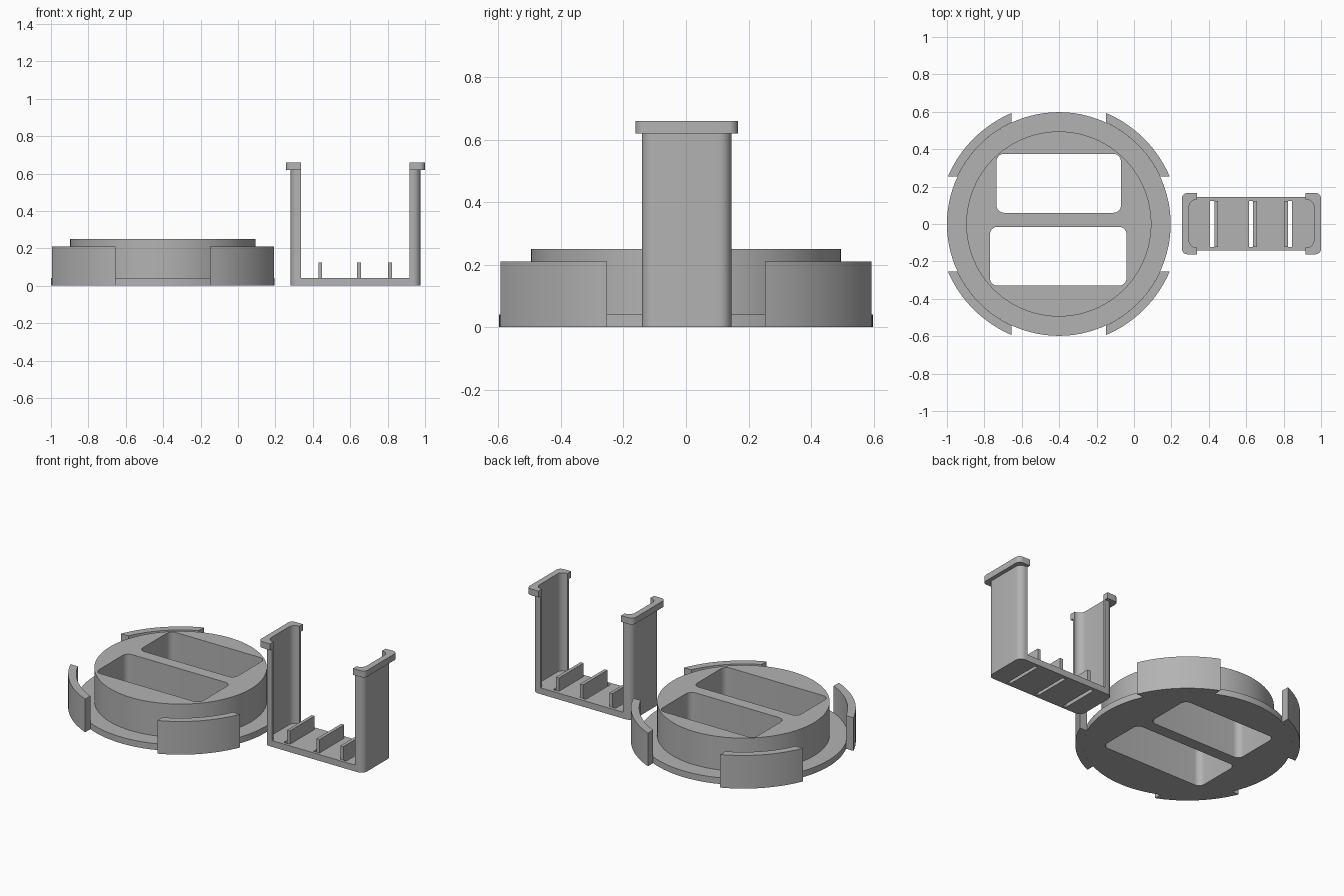
import bpy, bmesh, math

cube = bpy.data.objects.get("Cube")
if cube:
    bpy.data.objects.remove(cube, do_unlink=True)

grey = bpy.data.materials.new("plain grey")
grey.use_nodes = True
COLOUR = (0.45, 0.45, 0.45, 1)
grey.diffuse_color = COLOUR
grey.node_tree.nodes["Principled BSDF"].inputs["Base Color"].default_value = COLOUR


def arc(cx, cy, r, a0, a1, n):
    """Points on an arc, angles in degrees."""
    angles = [math.radians(a0 + (a1 - a0) * i / n) for i in range(n + 1)]
    return [(cx + r * math.cos(a), cy + r * math.sin(a)) for a in angles]


def circle(cx, r, n=96):
    return arc(cx, 0, r, 0, 360, n)[:-1]


def rounded_rect(x0, x1, y0, y1, r):
    corners = [(x1 - r, y1 - r), (x0 + r, y1 - r), (x0 + r, y0 + r), (x1 - r, y0 + r)]
    pts = []
    for i, (x, y) in enumerate(corners):
        pts += arc(x, y, r, 90 * i, 90 * i + 90, 8)
    return pts


def prism(name, loops, z0, z1):
    """Extrude an outline with optional holes between two heights."""
    curve = bpy.data.curves.new(name, "CURVE")
    curve.dimensions = "2D"
    curve.fill_mode = "BOTH"
    curve.extrude = (z1 - z0) / 2
    for loop in loops:
        spline = curve.splines.new("POLY")
        spline.points.add(len(loop) - 1)
        for point, (x, y) in zip(spline.points, loop):
            point.co = (x, y, 0, 1)
        spline.use_cyclic_u = True
    source = bpy.data.objects.new(name + " outline", curve)
    bpy.context.collection.objects.link(source)
    graph = bpy.context.evaluated_depsgraph_get()
    mesh = bpy.data.meshes.new_from_object(source.evaluated_get(graph))
    bpy.data.objects.remove(source, do_unlink=True)
    bpy.data.curves.remove(curve)
    # Weld caps to walls and orient the shell
    bm = bmesh.new()
    bm.from_mesh(mesh)
    bmesh.ops.remove_doubles(bm, verts=bm.verts, dist=1e-5)
    bmesh.ops.recalc_face_normals(bm, faces=bm.faces)
    bmesh.ops.translate(bm, verts=bm.verts, vec=(0, 0, (z0 + z1) / 2))
    bm.to_mesh(mesh)
    bm.free()
    mesh.name = name
    mesh.materials.clear()
    mesh.materials.append(grey)
    obj = bpy.data.objects.new(name, mesh)
    bpy.context.collection.objects.link(obj)
    bpy.ops.object.select_all(action="DESELECT")
    obj.select_set(True)
    bpy.context.view_layer.objects.active = obj
    bpy.ops.object.shade_smooth_by_angle(angle=math.radians(30))
    return obj


# Round holder: hub with two windows, and a thin rim around it
CX, HUB_R, RIM_R, CLIP_R = -0.402, 0.495, 0.598, 0.645
windows = [rounded_rect(-0.735, -0.07, 0.06, 0.375, 0.04),
           rounded_rect(-0.77, -0.04, -0.33, -0.015, 0.04)]
prism("hub", [circle(CX, HUB_R)] + windows, 0, 0.25)
prism("rim", [circle(CX, RIM_R), circle(CX, HUB_R)], 0, 0.04)

# Four curved clips with ends cut square to the axes
CUT = 0.253
outer_a = math.degrees(math.asin(CUT / CLIP_R))
inner_a = math.degrees(math.asin(CUT / RIM_R))
clip = (arc(0, 0, CLIP_R, outer_a, 90 - outer_a, 16)
        + arc(0, 0, RIM_R, 90 - inner_a, inner_a, 16))
for sx, side in ((1, "left"), (-1, "right")):
    for sy, end in ((1, "back"), (-1, "front")):
        prism(f"clip_{end}_{side}", [[(CX + sx * x, sy * y) for x, y in clip]], 0, 0.21)

# Bracket floor with three slots, each beside an upright rib
TX, TY, HALF, WIDE = 0.628, 0.002, 0.347, 0.143
slots = [(0.406, 0.43), (0.615, 0.636), (0.824, 0.845)]
ribs = [(0.43, 0.45), (0.636, 0.657), (0.803, 0.824)]
floor = rounded_rect(TX - HALF, TX + HALF, TY - WIDE, TY + WIDE, 0.04)
prism("bracket_floor",
      [floor] + [[(a, -0.123), (b, -0.123), (b, 0.123), (a, 0.123)] for a, b in slots],
      0, 0.04)
for i, (a, b) in enumerate(ribs):
    prism(f"rib_{i + 1}", [[(a, -0.123), (b, -0.123), (b, 0.123), (a, 0.123)]], 0.04, 0.125)


def channel(name, side, half, wide, r, z0, z1):
    """Upright C section opening towards the middle of the bracket."""
    lim, in_half, in_wide, in_r = 0.29, 0.334, 0.128, 0.04
    pts = [(lim, -wide)]
    pts += arc(half - r, r - wide, r, -90, 0, 8) + arc(half - r, wide - r, r, 0, 90, 8)
    pts += [(lim, wide), (lim, in_wide)]
    pts += arc(in_half - in_r, in_wide - in_r, in_r, 90, 0, 8)[0 if in_half - in_r > lim else 1:]
    pts += arc(in_half - in_r, in_r - in_wide, in_r, 0, -90, 8)
    pts += [(lim, -in_wide)]
    prism(name, [[(TX + side * x, TY + y) for x, y in pts]], z0, z1)


# Bracket arms and their wider top flanges
for s, side in ((1, "left"), (-1, "right")):
    channel(f"arm_{side}", s, HALF, WIDE, 0.04, 0.04, 0.62)
    channel(f"flange_{side}", s, 0.372, 0.164, 0.03, 0.62, 0.66)
